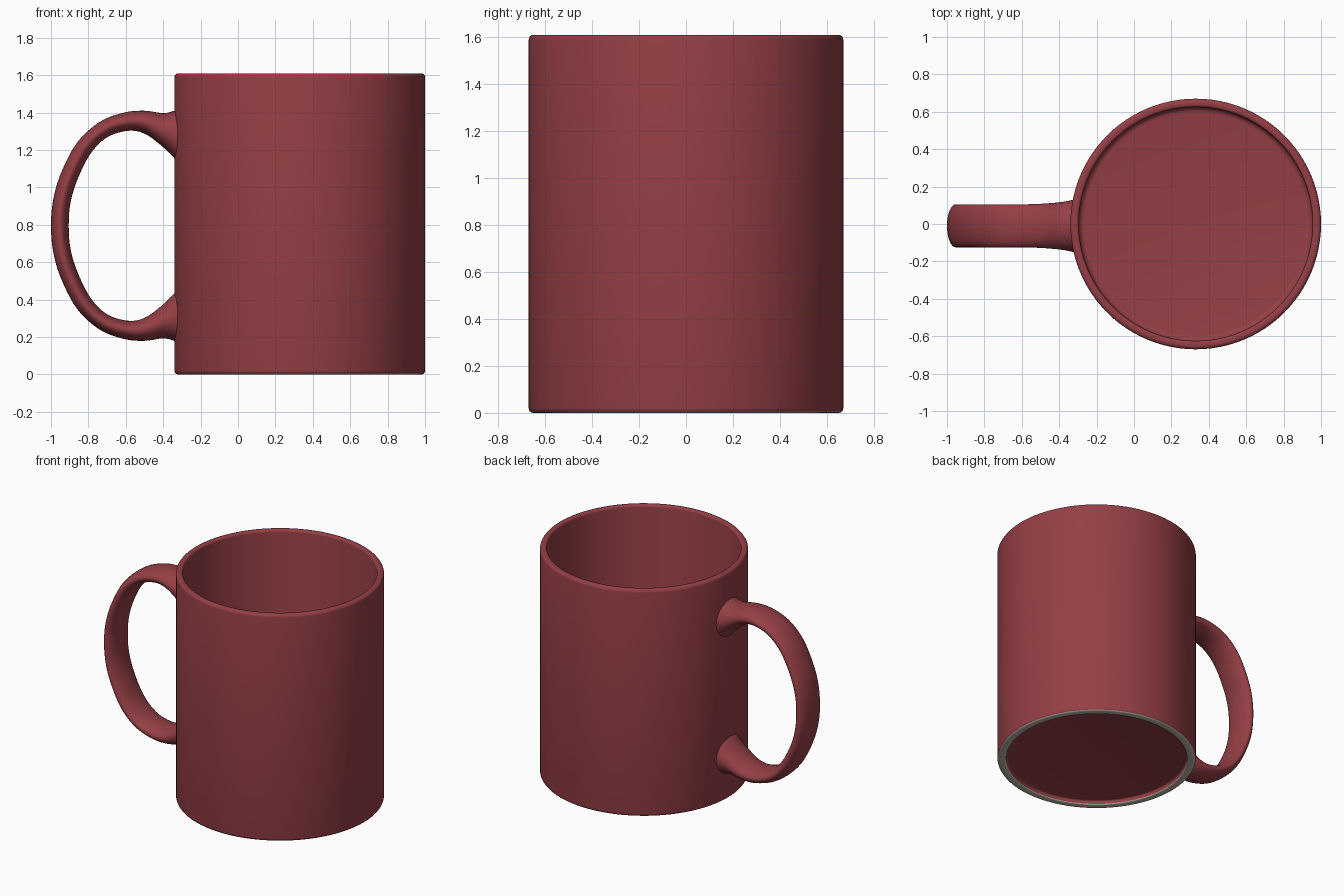
import bpy, bmesh, math
from mathutils import Vector

cube = bpy.data.objects.get("Cube")
if cube:
    bpy.data.objects.remove(cube, do_unlink=True)

AXIS_X, SEGMENTS = 0.33, 96
MID_Z = 0.795


def material(name, color):
    mat = bpy.data.materials.new(name)
    mat.use_nodes = True
    mat.diffuse_color = color
    bsdf = next(n for n in mat.node_tree.nodes if n.type == 'BSDF_PRINCIPLED')
    bsdf.inputs["Base Color"].default_value = color
    bsdf.inputs["Roughness"].default_value = 0.5
    return mat


red = material("red glaze", (0.30, 0.05, 0.06, 1))
clay = material("bare clay", (0.50, 0.47, 0.38, 1))


def finish(bm, name, mats):
    bmesh.ops.recalc_face_normals(bm, faces=bm.faces)
    mesh = bpy.data.meshes.new(name)
    bm.to_mesh(mesh)
    bm.free()
    obj = bpy.data.objects.new(name, mesh)
    bpy.context.collection.objects.link(obj)
    for mat in mats:
        mesh.materials.append(mat)
    bpy.ops.object.select_all(action='DESELECT')
    obj.select_set(True)
    bpy.context.view_layer.objects.active = obj
    bpy.ops.object.shade_smooth_by_angle(angle=math.radians(40))
    return obj


def rounded(corners, steps=4):
    """Fillet each (radius, height, fillet) corner of a profile."""
    pts = []
    for i, (r, z, fillet) in enumerate(corners):
        p = Vector((r, z))
        if not fillet:
            pts.append(p)
            continue
        a = p + (Vector(corners[i - 1][:2]) - p).normalized() * fillet
        b = p + (Vector(corners[i + 1][:2]) - p).normalized() * fillet
        centre = a + b - p
        for k in range(steps + 1):
            t = k / steps * math.pi / 2
            pts.append(centre + (b - centre) * math.sin(t) + (a - centre) * math.cos(t))
    return pts


# Mug body: recessed base, foot ring, wall, rim, inside wall and floor
profile = rounded([(0, 0.03, 0), (0.61, 0.03, 0.012), (0.61, 0, 0.01), (0.67, 0, 0.02),
                   (0.67, 1.61, 0.02), (0.625, 1.61, 0.015), (0.625, 0.07, 0.03), (0, 0.07, 0)])
bm = bmesh.new()
verts = [bm.verts.new((AXIS_X + p.x, 0, p.y)) for p in profile]
edges = [bm.edges.new(pair) for pair in zip(verts, verts[1:])]
bmesh.ops.spin(bm, geom=verts + edges, cent=(AXIS_X, 0, 0), axis=(0, 0, 1),
               angle=math.tau, steps=SEGMENTS, use_merge=True)
bmesh.ops.remove_doubles(bm, verts=bm.verts, dist=0.0001)
# Unglazed underside of the foot ring
for f in bm.faces:
    c = f.calc_center_median()
    if c.z < 0.008 and math.hypot(c.x - AXIS_X, c.y) > 0.6:
        f.material_index = 1
finish(bm, "mug_body", [red, clay])

# Handle stations, top half: outer x, outer z, inner x, inner z, half width
top = [(-0.31, 1.42, -0.31, 1.12, 0.145), (-0.34, 1.41, -0.34, 1.155, 0.136),
       (-0.40, 1.397, -0.40, 1.215, 0.126), (-0.50, 1.41, -0.495, 1.285, 0.118),
       (-0.61, 1.40, -0.585, 1.303, 0.115), (-0.74, 1.35, -0.70, 1.268, 0.115),
       (-0.86, 1.24, -0.79, 1.178, 0.115), (-0.945, 1.08, -0.86, 1.038, 0.115),
       (-0.987, 0.94, -0.896, 0.915, 0.115), (-1.0, MID_Z, -0.905, MID_Z, 0.115)]
bottom = [(ox, 2 * MID_Z - oz, ix, 2 * MID_Z - iz, w) for ox, oz, ix, iz, w in top[-2::-1]]
stations = [Vector(s) for s in top + bottom]


def smooth_path(pts, steps=5):
    """Catmull-Rom interpolation through the stations."""
    ext = [2 * pts[0] - pts[1]] + pts + [2 * pts[-1] - pts[-2]]
    for a, b, c, d in zip(ext, ext[1:], ext[2:], ext[3:]):
        for k in range(steps):
            t = k / steps
            yield 0.5 * (2 * b + (c - a) * t + (2 * a - 5 * b + 4 * c - d) * t * t
                         + (3 * b - a - 3 * c + d) * t ** 3)
    yield pts[-1]


# Handle: an oval section swept through the stations, flared at the wall
bm = bmesh.new()
rings = []
for ox, oz, ix, iz, w in smooth_path(stations):
    outer, inner = Vector((ox, 0, oz)), Vector((ix, 0, iz))
    mid, half = (outer + inner) / 2, (outer - inner) / 2
    ring = []
    for k in range(32):
        a = math.tau * k / 32
        ring.append(bm.verts.new(mid + half * math.cos(a) + Vector((0, w * math.sin(a) - 0.01, 0))))
    rings.append(ring)
for r, s in zip(rings, rings[1:]):
    for k in range(32):
        n = (k + 1) % 32
        bm.faces.new((r[k], r[n], s[n], s[k]))
bm.faces.new(rings[0])
bm.faces.new(rings[-1])
finish(bm, "handle", [red])
